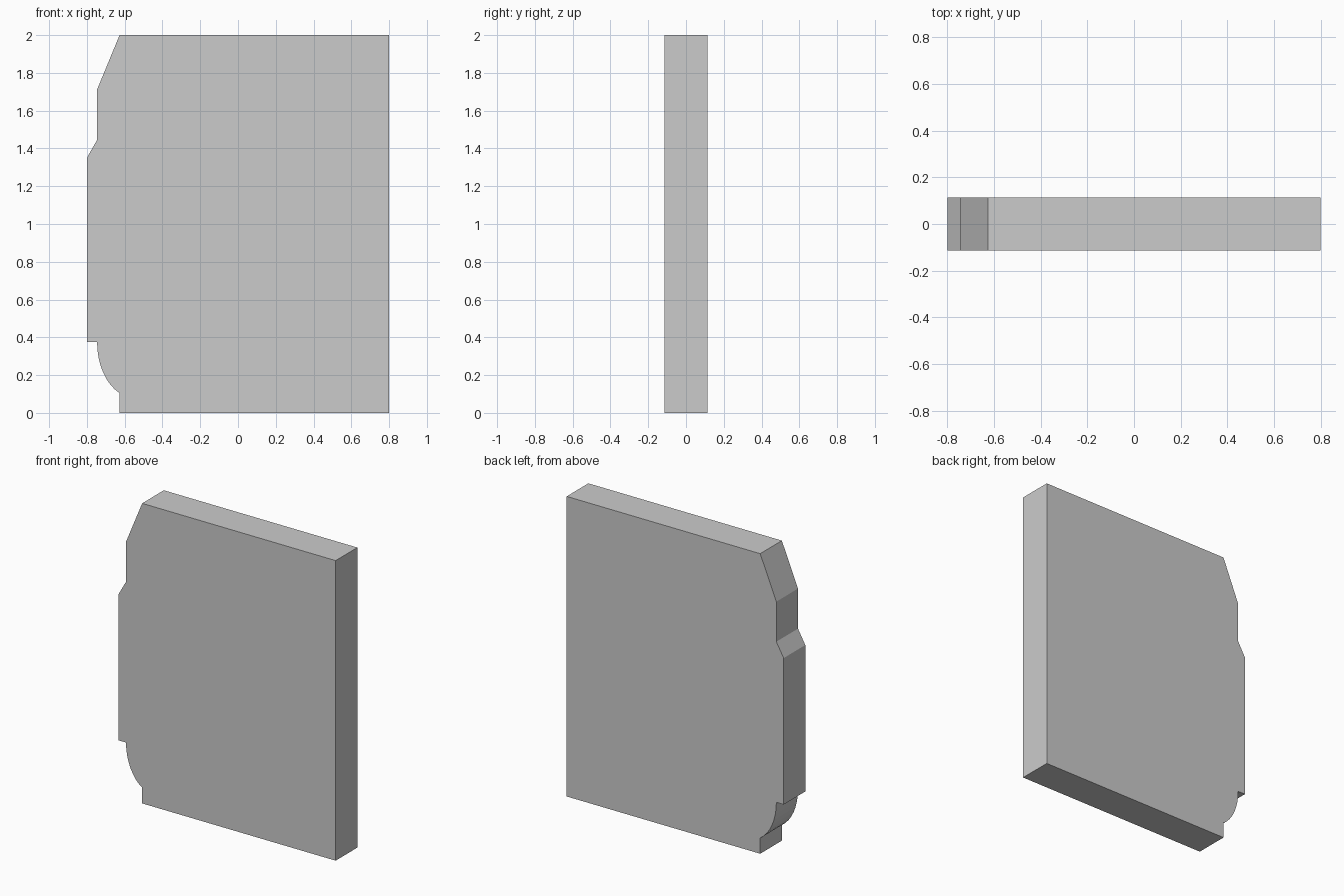
import bpy, bmesh
from math import sin, cos, radians

if "Cube" in bpy.data.objects:
    bpy.data.objects.remove(bpy.data.objects["Cube"])

HALF_DEPTH = 0.114

# Front outline: straight right side, stepped and chamfered left side
outline = [(0.8, 0), (0.8, 2), (-0.627, 2), (-0.746, 1.712),
           (-0.746, 1.445), (-0.8, 1.35), (-0.8, 0.374)]

# Rounded lower left corner (part of an ellipse)
STEPS = 8
for i in range(STEPS + 1):
    t = radians(66.6) * i / STEPS
    outline.append((-0.746 + 0.197 * (1 - cos(t)), 0.374 - 0.293 * sin(t)))
outline.append((-0.627, 0))

# Extrude the outline into a slab
bm = bmesh.new()
face = bm.faces.new([bm.verts.new((x, -HALF_DEPTH, z)) for x, z in outline])
extruded = bmesh.ops.extrude_face_region(bm, geom=[face], use_keep_orig=True)
verts = [g for g in extruded["geom"] if isinstance(g, bmesh.types.BMVert)]
bmesh.ops.translate(bm, verts=verts, vec=(0, 2 * HALF_DEPTH, 0))
bmesh.ops.recalc_face_normals(bm, faces=bm.faces)

mesh = bpy.data.meshes.new("profiled_wall_panel")
bm.to_mesh(mesh)
bm.free()
panel = bpy.data.objects.new("profiled_wall_panel", mesh)
bpy.context.collection.objects.link(panel)
